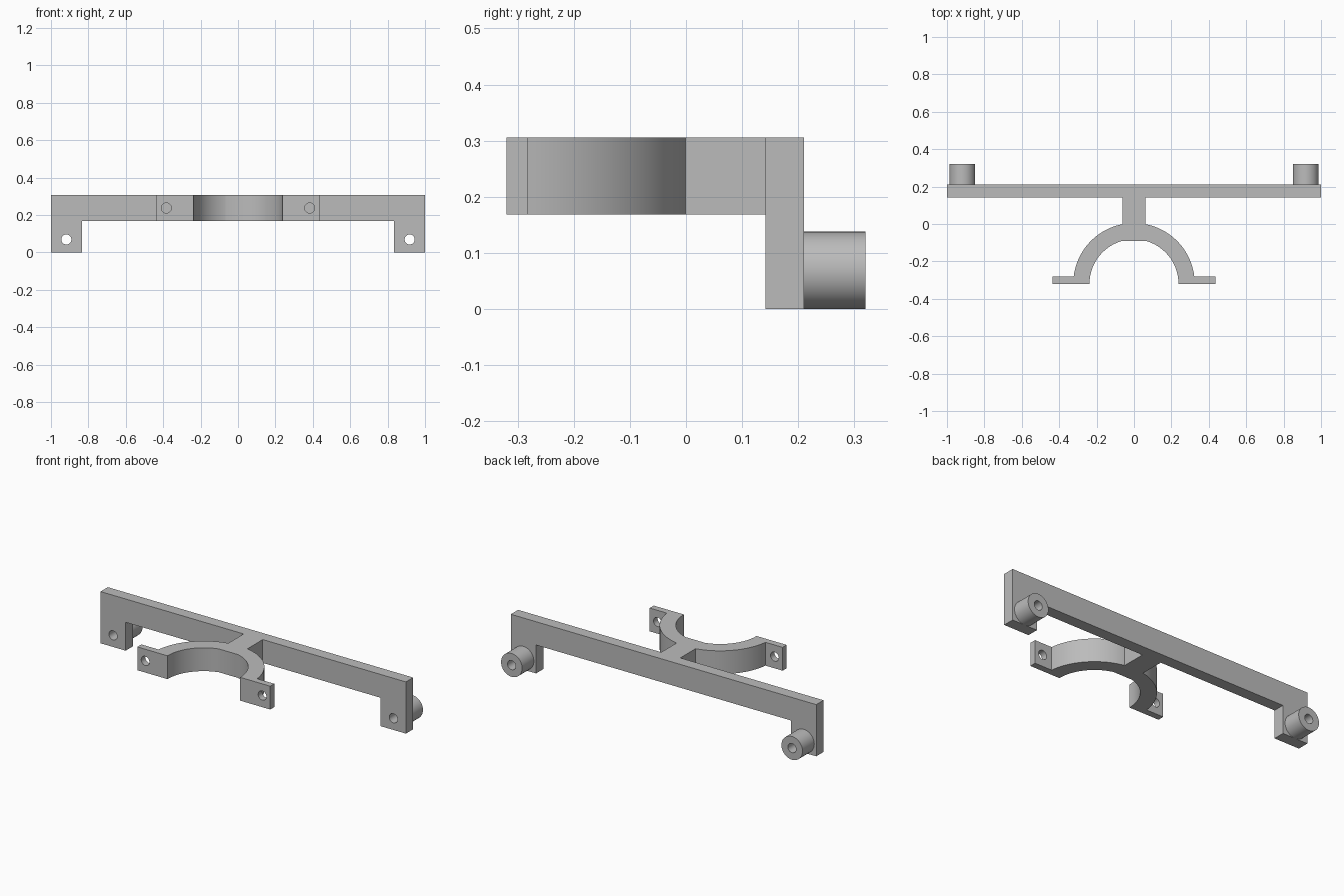
import bpy, bmesh
from math import sin, cos, asin, acos, pi
from mathutils import Matrix, Vector

if "Cube" in bpy.data.objects:
    bpy.data.objects.remove(bpy.data.objects["Cube"])

grey = bpy.data.materials.new("plain_grey")
grey.use_nodes = True
colour = (0.5, 0.5, 0.5, 1)
grey.diffuse_color = colour
grey.node_tree.nodes["Principled BSDF"].inputs["Base Color"].default_value = colour

BOTTOM, TOP = 0.168, 0.306      # height band of bar and clamp
BAR_FRONT, BAR_BACK = 0.142, 0.21
CLAMP_Y = -0.32                 # centre of the half ring
OUTER, INNER, STEM = 0.325, 0.238, 0.0625
LUG_BACK, LUG_END = -0.282, 0.435
FOOT_X, FOOT_Z, HOLE = 0.918, 0.069, 0.027


def finish(name, bm):
    bmesh.ops.recalc_face_normals(bm, faces=bm.faces)
    mesh = bpy.data.meshes.new(name)
    bm.to_mesh(mesh)
    bm.free()
    mesh.materials.append(grey)
    obj = bpy.data.objects.new(name, mesh)
    bpy.context.collection.objects.link(obj)
    return obj


def extrude_half(name, half, to_3d, direction):
    """Mirror a half outline across x = 0 and extrude it."""
    outline = half + [(-x, v) for x, v in reversed(half)]
    bm = bmesh.new()
    face = bm.faces.new([bm.verts.new(to_3d(*p)) for p in outline])
    moved = bmesh.ops.extrude_face_region(bm, geom=[face], use_keep_orig=True)["geom"]
    verts = [g for g in moved if isinstance(g, bmesh.types.BMVert)]
    bmesh.ops.translate(bm, verts=verts, vec=direction)
    return finish(name, bm)


def rod(name, x, z, radius, y0, y1):
    """Round rod along y."""
    bm = bmesh.new()
    bmesh.ops.create_cone(bm, cap_ends=True, segments=48, radius1=radius,
                          radius2=radius, depth=y1 - y0,
                          matrix=Matrix.Translation((x, (y0 + y1) / 2, z))
                          @ Matrix.Rotation(pi / 2, 4, 'X'))
    return finish(name, bm)


def drill(obj, x, z):
    """Cut a round hole along y and keep the result as plain mesh."""
    cutter = rod("hole_cutter", x, z, HOLE, -0.6, 0.6)
    cutter.hide_render = True
    mod = obj.modifiers.new("hole", 'BOOLEAN')
    mod.operation, mod.solver, mod.object = 'DIFFERENCE', 'EXACT', cutter
    bpy.context.view_layer.update()
    graph = bpy.context.evaluated_depsgraph_get()
    mesh = bpy.data.meshes.new_from_object(obj.evaluated_get(graph))
    obj.modifiers.clear()
    obj.data = mesh
    bpy.data.objects.remove(cutter)


def arc(radius, a0, a1, steps=32):
    angles = [a0 + (a1 - a0) * i / steps for i in range(steps + 1)]
    return [(radius * cos(a), CLAMP_Y + radius * sin(a)) for a in angles]


# Long bar with a foot at each end
bar = extrude_half("mounting_bar",
                   [(1, TOP), (1, 0), (0.835, 0), (0.835, BOTTOM)],
                   lambda x, z: (x, BAR_FRONT, z),
                   Vector((0, BAR_BACK - BAR_FRONT, 0)))

# Half-ring clamp with its stem and bolt lugs
half = [(STEM, BAR_FRONT)]
half += arc(OUTER, acos(STEM / OUTER), asin((LUG_BACK - CLAMP_Y) / OUTER))
half += [(LUG_END, LUG_BACK), (LUG_END, CLAMP_Y)]
half += arc(INNER, 0, acos(STEM / INNER))
clamp = extrude_half("half_ring_clamp", half,
                     lambda x, y: (x, y, BOTTOM), Vector((0, 0, TOP - BOTTOM)))

# Round spacers behind the feet, and all bolt holes
parts = [bar, clamp]
for side, s in (("left", 1), ("right", -1)):
    spacer = rod(side + "_spacer", s * FOOT_X, FOOT_Z, 0.069, BAR_BACK, 0.32)
    parts.append(spacer)
    drill(spacer, s * FOOT_X, FOOT_Z)
    drill(bar, s * FOOT_X, FOOT_Z)
    drill(clamp, s * 0.383, (BOTTOM + TOP) / 2)

# Smooth curved walls, keep edges sharp
bpy.ops.object.select_all(action='DESELECT')
for obj in parts:
    obj.select_set(True)
bpy.context.view_layer.objects.active = bar
bpy.ops.object.shade_smooth_by_angle(angle=pi / 6)
